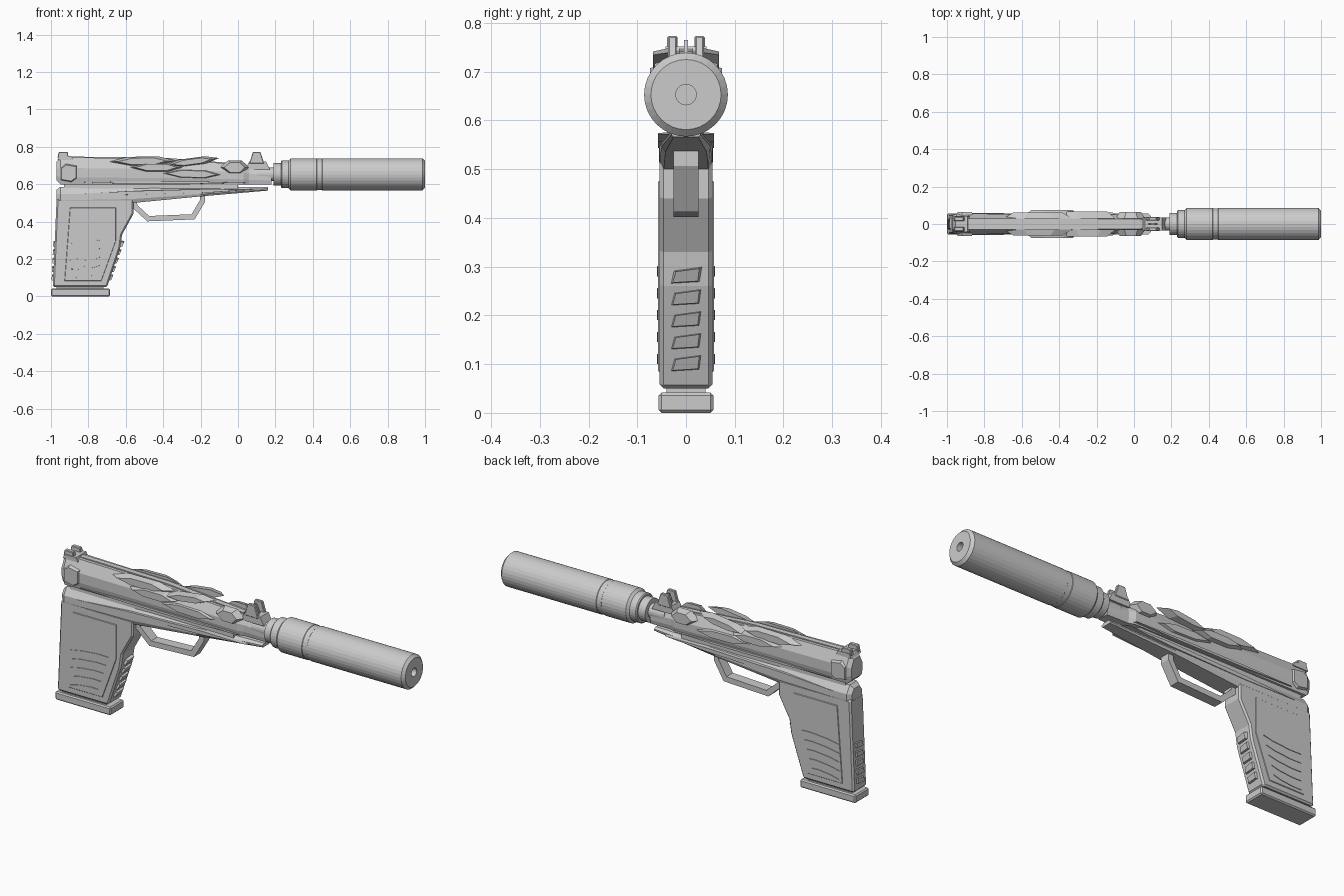
import bpy, bmesh, math
from mathutils import Vector

cube = bpy.data.objects.get("Cube")
if cube:
    bpy.data.objects.remove(cube)

grey = bpy.data.materials.new("light grey")
grey.use_nodes = True
grey.diffuse_color = (.6, .6, .6, 1)
grey.node_tree.nodes["Principled BSDF"].inputs["Base Color"].default_value = grey.diffuse_color


def finish(name, bm, bevel=0):
    bmesh.ops.recalc_face_normals(bm, faces=bm.faces)
    mesh = bpy.data.meshes.new(name)
    bm.to_mesh(mesh)
    bm.free()
    mesh.materials.append(grey)
    ob = bpy.data.objects.new(name, mesh)
    bpy.context.collection.objects.link(ob)
    if bevel:
        mod = ob.modifiers.new("edge", 'BEVEL')
        mod.width, mod.segments, mod.limit_method = bevel, 1, 'ANGLE'
    return ob


def skin(bm, rings):
    """Bridge equal rings of points and cap both ends."""
    loops = [[bm.verts.new(point) for point in ring] for ring in rings]
    for near, far in zip(loops, loops[1:]):
        for i in range(len(near)):
            bm.faces.new((near[i - 1], near[i], far[i], far[i - 1]))
    bm.faces.new(loops[0][::-1])
    bm.faces.new(loops[-1])


def prism(name, outline, half_width, bevel=0, y=0):
    """Side outline pushed out to both sides of y."""
    bm = bmesh.new()
    skin(bm, [[(x, y + side * half_width, z) for x, z in outline] for side in (-1, 1)])
    return finish(name, bm, bevel)


def box(name, left, right, low, high, half_width, bevel=0, y=0, slope=0):
    """Block whose upper edge is drawn in by slope at each end."""
    outline = [(left, low), (left + slope, high), (right - slope, high), (right, low)]
    return prism(name, outline, half_width, bevel, y)


def plates(name, outline, inner, outer, shrink):
    """Mirrored pair of side plates, narrower on the outside."""
    bm = bmesh.new()
    base = [Vector(point) for point in outline]
    centre = sum(base, Vector((0, 0))) / len(base)
    face = [centre.lerp(point, shrink) for point in base]
    for side in (-1, 1):
        skin(bm, [[(p.x, side * y, p.y) for p in ring]
                  for ring, y in ((base, inner), (face, outer))])
    return finish(name, bm)


def leaves(name, start, end, height, outer, inner=.03, shrink=.7):
    """Mirrored pointed plates that run along a line."""
    start, end = Vector(start), Vector(end)
    up = (end - start).orthogonal().normalized() * height / 2
    rear, front = start.lerp(end, .3), start.lerp(end, .75)
    outline = [start, rear + up, front + up, end, front - up, rear - up]
    return plates(name, outline, inner, outer, shrink)


def body(name, stations):
    """Chamfered body from stations of x, half width, low and high."""
    bm = bmesh.new()
    rings = []
    for x, wide, low, high in stations:
        corners = [(.85, 0), (1, .25), (1, .6), (.55, 1)]
        half = [(wide * across, low + (high - low) * up) for across, up in corners]
        rings.append([(x, y, z) for y, z in half] + [(x, -y, z) for y, z in half[::-1]])
    skin(bm, rings)
    return finish(name, bm)


def tube(name, left, right, radius, bevel=0):
    """Round part on the bore axis."""
    bm = bmesh.new()
    ring = [2 * math.pi * i / SIDES for i in range(SIDES)]
    skin(bm, [[(x, radius * math.cos(a), BORE + radius * math.sin(a)) for a in ring]
              for x in (left, right)])
    return finish(name, bm, bevel)


def ribbon(name, path, half_width, thickness):
    """Flat bar bent along a side path."""
    bm = bmesh.new()
    pairs = [[bm.verts.new((x, side * half_width, z)) for side in (-1, 1)] for x, z in path]
    for (a, b), (c, d) in zip(pairs, pairs[1:]):
        bm.faces.new((a, b, d, c))
    ob = finish(name, bm)
    mod = ob.modifiers.new("thickness", 'SOLIDIFY')
    mod.thickness, mod.offset, mod.use_even_offset = thickness, 0, True


REAR, NOSE = -.97, .18
BORE, SIDES = .653, 32
DECK = .6

# Slide and receiver frame
body("slide", [(REAR, .045, .62, .72), (-.95, .056, DECK, .745), (-.4, .052, DECK, .735),
               (.03, .05, DECK, .705), (.06, .036, DECK, .695), (NOSE, .034, DECK, .68)])
body("frame", [(REAR, .04, .51, .57), (-.95, .055, .49, .586), (-.56, .054, .5, .584),
               (-.2, .05, .535, .584), (.16, .03, .566, .584)])
box("slide_rails", -.93, 0, .57, .61, .035)
leaves("frame_ribs", (-.9, .545), (.1, .572), .02, .057, shrink=.95)
leaves("slide_lower_ribs", (-.88, .61), (.05, .608), .012, .056, shrink=.95)

# Layered armour on the slide
plates("rear_slide_blocks", [(-.95, .62), (-.95, .69), (-.92, .71), (-.86, .7), (-.86, .63),
                             (-.89, .61)], .045, .064, .85)
leaves("upper_rear_panels", (-.7, .72), (-.33, .725), .05, .062)
leaves("upper_front_panels", (-.4, .7), (-.1, .74), .04, .068)
leaves("middle_panels", (-.6, .69), (-.28, .69), .05, .074)
leaves("lower_panels", (-.44, .66), (-.06, .65), .05, .062)
leaves("front_panels", (-.1, .69), (.06, .69), .075, .065)
prism("top_spine", [(-.9, .7), (-.9, .748), (-.4, .742), (.04, .708), (.04, .68)], .014)

# Sights
box("rear_sight_base", -.965, -.88, .73, .752, .042, slope=.01)
box("front_sight_base", .04, .17, .68, .722, .034, slope=.02)
box("front_sight_blade", .07, .13, .71, .765, .004, slope=.025)
for side, y in (("left", .028), ("right", -.028)):
    box(side + "_rear_sight_post", -.965, -.905, .74, .773, .011, .003, y, slope=.006)
    box(side + "_front_sight_post", .06, .14, .71, .773, .009, .003, y, slope=.02)

# Muzzle cylinder with stepped collar and recessed bore
tube("barrel", .1, .2, .036)
tube("rear_collar", .19, .24, .06)
tube("middle_collar", .23, .28, .074, .005)
tube("muzzle_rear_sleeve", .27, .433, .086, .012)
tube("muzzle_seam", .42, .45, .084)
muzzle = tube("muzzle_cylinder", .437, 1, .086, .014)
bore_cutter = tube("bore_cutter", .96, 1.1, .021)
bore_cutter.hide_render = True
bore_cutter.hide_set(True)
cut = muzzle.modifiers.new("bore", 'BOOLEAN')
cut.object, cut.solver = bore_cutter, 'EXACT'

# Grip with side panels
prism("grip", [(REAR, .52), (-.99, .05), (-.7, .05), (-.63, .26), (-.62, .33), (-.56, .44),
               (-.56, .52)], .054, .008)
plates("grip_side_panels", [(-.9, .48), (-.93, .08), (-.73, .08), (-.65, .3), (-.65, .48)],
       .05, .057, .97)


def nub(name, x, z, lean, reach):
    """Tapered finger nub that stands off a leaning strap."""
    bm = bmesh.new()
    corners = [(-.034, -.016), (.03, -.012), (.034, .02), (-.026, .012)]
    skin(bm, [[(x + push + lean * up, size * across, z + size * up) for across, up in corners]
              for push, size in ((-reach, 1), (reach, .8))])
    finish(name, bm)


# Ridges and finger nubs follow the lean of the grip edges
FRONT_LEAN, BACK_LEAN = .33, .044
for i in range(5):
    row = str(i + 1)
    rise = .045 * i
    z = .1 + rise
    front, back = -.684 + FRONT_LEAN * rise, -.988 + BACK_LEAN * rise
    leaves("grip_side_ridge_" + row, (-.92, z), (front - .06, z + .02), .014, .06, shrink=.9)
    nub("front_strap_nub_" + row, front, z, FRONT_LEAN, .011)
    nub("back_strap_nub_" + row, back, z, BACK_LEAN, -.008)

# Magazine base
box("magazine_neck", REAR, -.72, .02, .06, .04)
box("magazine_base", -1, -.685, 0, .042, .056, .006)

# Guard loop under the frame
ribbon("guard_loop", [(-.56, .53), (-.55, .48), (-.48, .416), (-.24, .426), (-.19, .51),
                      (-.19, .56)], .026, .028)
